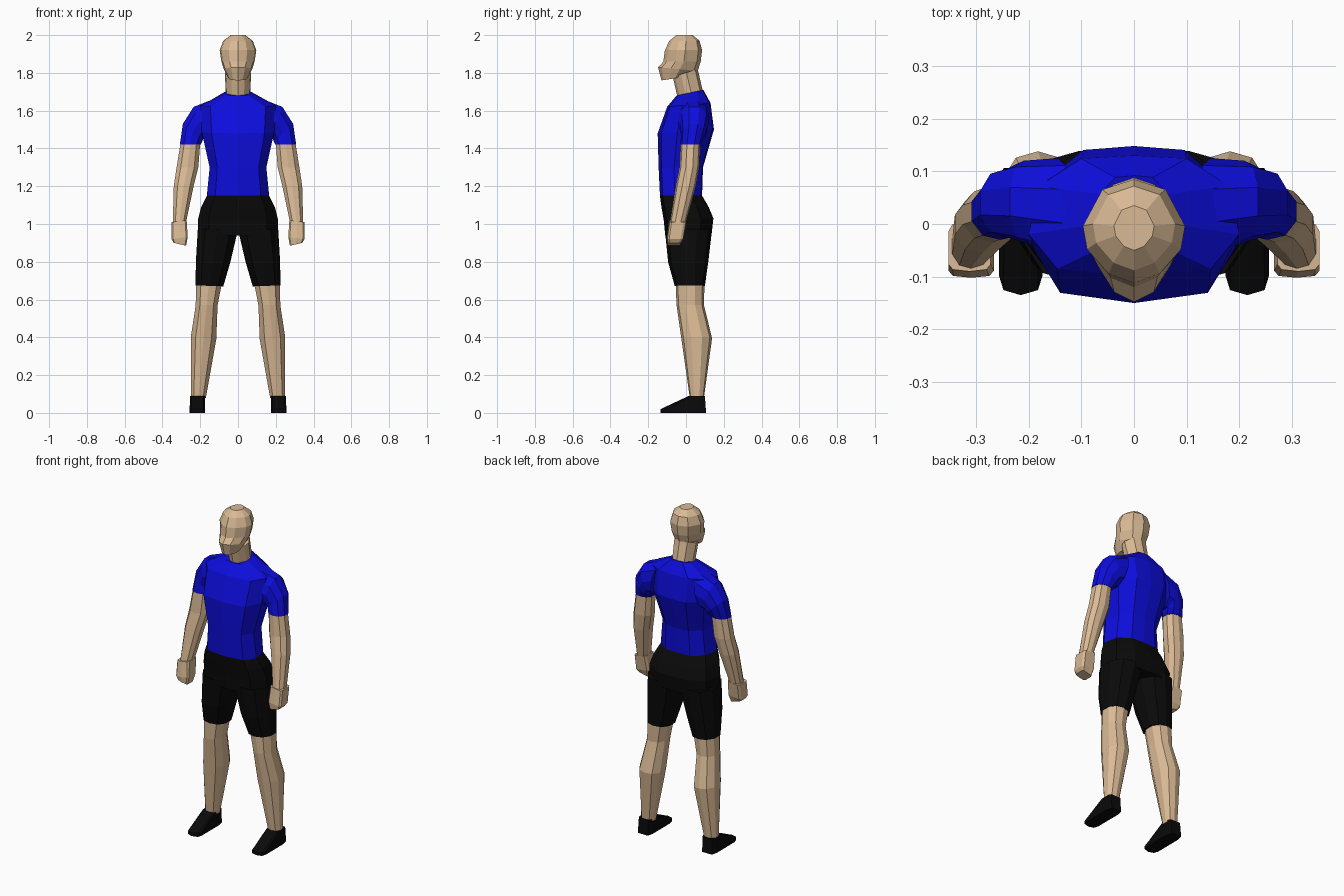
import bpy, bmesh

cube = bpy.data.objects.get("Cube")
if cube:
    bpy.data.objects.remove(cube, do_unlink=True)


def material(name, rgb):
    m = bpy.data.materials.new(name)
    m.use_nodes = True
    color = (*rgb, 1)
    m.diffuse_color = color
    m.node_tree.nodes["Principled BSDF"].inputs["Base Color"].default_value = color
    return m


skin = material("skin", (.70, .49, .30))
blue = material("shirt blue", (.004, .004, .72))
black = material("black cloth", (.003, .003, .003))


def symmetric(half):
    """Close a front-to-back half outline by mirroring it across x."""
    return half + [(-u, v) for u, v in reversed(half[1:-1])]


# Cross-section outlines inside a unit square
BODY = symmetric([(0, -1), (.73, -.87), (1, -.3), (.9, .5), (.5, .95), (0, 1)])
HEAD = symmetric([(0, -1), (.5, -.82), (.92, -.35), (1, .1), (.62, .8), (0, 1)])
LIMB = symmetric([(0, -1), (.62, -.85), (1, -.35), (1, .35), (.62, .85), (0, 1)])
BOX = symmetric([(0, -1), (.8, -.92), (1, -.7), (1, .7), (.8, 1), (0, 1)])


def loft(name, outline, rings, mat, side=1):
    """Skin rings of (x0, x1, y0, y1, z, tilt along x, tilt along y)."""
    bm = bmesh.new()
    loops = []
    for x0, x1, y0, y1, z, tx, ty in rings:
        loops.append([bm.verts.new((side * (x0 + x1 + u * (x1 - x0)) / 2,
                                    (y0 + y1 + v * (y1 - y0)) / 2,
                                    z + u * tx + v * ty)) for u, v in outline])
    n = len(outline)
    for a, b in zip(loops, loops[1:]):
        for i in range(n):
            j = (i + 1) % n
            bm.faces.new((a[i], a[j], b[j], b[i]))
    bm.faces.new(loops[0])
    bm.faces.new(loops[-1])
    bmesh.ops.recalc_face_normals(bm, faces=bm.faces)
    mesh = bpy.data.meshes.new(name)
    bm.to_mesh(mesh)
    bm.free()
    mesh.materials.append(mat)
    obj = bpy.data.objects.new(name, mesh)
    bpy.context.collection.objects.link(obj)
    return obj


def central(name, outline, rings, mat):
    """Rings of (half width, front y, back y, front z, back z)."""
    loft(name, outline, [(-r, r, y0, y1, (zf + zb) / 2, 0, (zb - zf) / 2)
                         for r, y0, y1, zf, zb in rings], mat)


def pair(name, outline, rings, mat):
    """Rings of (inner x, outer x, front y, back y, inner z, outer z), both sides."""
    full = [(x0, x1, y0, y1, (zi + zo) / 2, (zo - zi) / 2, 0)
            for x0, x1, y0, y1, zi, zo in rings]
    for label, side in (("left_", 1), ("right_", -1)):
        loft(label + name, outline, full, mat, side)


# Head and neck
central("head", HEAD, [
    (.05, -.13, .0, 1.76, 1.78),
    (.075, -.148, .062, 1.83, 1.81),
    (.088, -.12, .078, 1.86, 1.86),
    (.097, -.112, .085, 1.92, 1.92),
    (.078, -.088, .072, 1.97, 1.97),
    (.038, -.05, .035, 2, 2)], skin)
central("neck", HEAD, [
    (.064, -.045, .09, 1.67, 1.70),
    (.07, -.07, .062, 1.78, 1.82)], skin)

# Shirt
central("shirt_body", BODY, [
    (.165, -.138, .085, 1.15, 1.15),
    (.15, -.145, .09, 1.3, 1.3),
    (.192, -.15, .148, 1.48, 1.5),
    (.2, -.1, .13, 1.62, 1.64),
    (.072, -.05, .092, 1.68, 1.71)], blue)
pair("sleeve", LIMB, [
    (.17, .12, -.06, .125, 1.45, 1.665),
    (.185, .235, -.035, .12, 1.45, 1.62),
    (.19, .292, -.025, .105, 1.435, 1.53),
    (.198, .308, -.03, .078, 1.42, 1.42)], blue)

# Arms and hands
pair("arm", LIMB, [
    (.2, .304, -.028, .076, 1.43, 1.43),
    (.21, .325, -.035, .07, 1.3, 1.3),
    (.235, .34, -.055, .052, 1.2, 1.2),
    (.275, .345, -.085, .0, 1.01, 1.01)], skin)
pair("hand", BOX, [
    (.272, .352, -.09, .0, 1.02, 1.01),
    (.266, .352, -.102, -.015, .93, .92),
    (.275, .34, -.098, -.03, .885, .9)], skin)

# Shorts
central("shorts_hips", BODY, [
    (.21, -.11, .135, .94, .94),
    (.212, -.118, .145, 1.02, 1.03),
    (.195, -.13, .12, 1.09, 1.09),
    (.165, -.138, .085, 1.15, 1.15)], black)
pair("shorts_leg", LIMB, [
    (.0, .213, -.112, .138, .97, .97),
    (.04, .223, -.095, .118, .8, .8),
    (.078, .225, -.06, .1, .67, .675)], black)

# Lower legs
pair("lower_leg", LIMB, [
    (.085, .222, -.055, .098, .69, .69),
    (.108, .224, -.05, .095, .57, .57),
    (.115, .25, -.025, .138, .39, .4),
    (.17, .25, .02, .095, .08, .08)], skin)

# Shoes
pair("shoe", BOX, [
    (.174, .256, -.135, .106, 0, 0),
    (.174, .256, -.135, .105, .02, .02),
    (.174, .254, .015, .1, .09, .09)], black)
